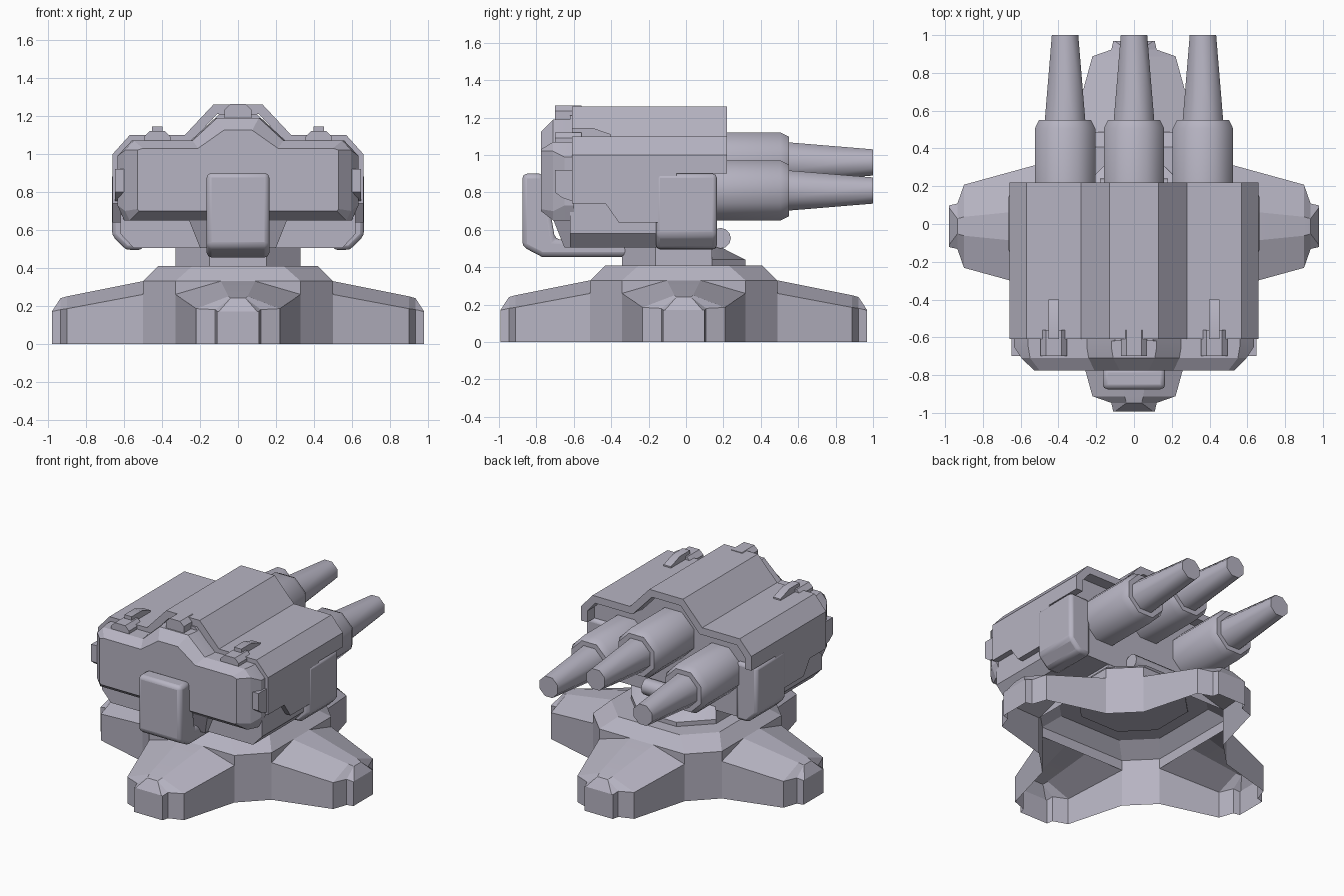
import bpy, bmesh, math
from mathutils import Matrix

cube = bpy.data.objects.get("Cube")
if cube:
    bpy.data.objects.remove(cube, do_unlink=True)

grey = bpy.data.materials.new("lavender grey")
grey.use_nodes = True
COLOUR = (0.47, 0.455, 0.54, 1)
grey.diffuse_color = COLOUR
grey.node_tree.nodes["Principled BSDF"].inputs["Base Color"].default_value = COLOUR


def finish(name, bm, bevel=0, smooth=30):
    bmesh.ops.recalc_face_normals(bm, faces=bm.faces)
    mesh = bpy.data.meshes.new(name)
    bm.to_mesh(mesh)
    bm.free()
    mesh.materials.append(grey)
    ob = bpy.data.objects.new(name, mesh)
    bpy.context.collection.objects.link(ob)
    if bevel:
        mod = ob.modifiers.new("Bevel", 'BEVEL')
        mod.width, mod.segments = bevel, 2
    bpy.ops.object.select_all(action='DESELECT')
    ob.select_set(True)
    bpy.context.view_layer.objects.active = ob
    bpy.ops.object.shade_smooth_by_angle(angle=math.radians(smooth))
    return ob


def loft(rings, closed=True, caps=(True, True)):
    """Skin a list of equally long rings of 3D points."""
    bm = bmesh.new()
    loops = [[bm.verts.new(p) for p in ring] for ring in rings]
    n = len(loops[0])
    for a, b in zip(loops, loops[1:]):
        for i in range(n if closed else n - 1):
            j = (i + 1) % n
            bm.faces.new((a[i], a[j], b[j], b[i]))
    for use, ring in zip(caps, (loops[0], loops[-1])):
        if use:
            bm.faces.new(ring)
    return bm


def sym(half):
    """Mirror a half outline across x = 0."""
    return half + [(-x, z) for x, z in reversed(half)]


def at_y(outline, y):
    return [(x, y, z) for x, z in outline]


def prism(name, outline, y0, y1, bevel=0):
    return finish(name, loft([at_y(outline, y0), at_y(outline, y1)]), bevel)


def side_prism(name, outline, x0, x1, bevel=0):
    rings = [[(x, y, z) for y, z in outline] for x in (x0, x1)]
    return finish(name, loft(rings), bevel)


def octagon(a, b, z, y=0):
    pts = [(a, -b), (a, b), (b, a), (-b, a), (-a, b), (-a, -b), (-b, -a), (b, -a)]
    return [(px, py + y, z) for px, py in pts]


# Hollow base hub, opened where the legs join
BASE_Y = -0.012
bm = loft([octagon(0.5, 0.33, 0, BASE_Y), octagon(0.5, 0.33, 0.26, BASE_Y),
           octagon(0.5, 0.33, 0.33, BASE_Y), octagon(0.42, 0.24, 0.41, BASE_Y)],
          caps=(False, True))
bm.normal_update()
doors = [f for f in bm.faces if f.calc_center_median().z < 0.2
         and max(abs(f.normal.x), abs(f.normal.y)) > 0.9]
bmesh.ops.delete(bm, geom=doors, context='FACES')
finish("base_hub", bm)

# Four legs: reach, half width, side height, ridge half width, ridge height
STATIONS = [(0.5, 0.33, 0.26, 0.09, 0.33), (0.9, 0.22, 0.185, 0.05, 0.25),
            (0.935, 0.12, 0.18, 0.04, 0.24), (0.98, 0.11, 0.17, 0.1, 0.171)]
for i, label in enumerate(("left", "back", "right", "front")):
    rings = [[(r, -w, 0), (r, -w, h), (r, -k, t), (r, k, t), (r, w, h), (r, w, 0)]
             for r, w, h, k, t in STATIONS]
    bm = loft(rings, closed=False, caps=(False, True))
    turn = Matrix.Translation((0, BASE_Y, 0)) @ Matrix.Rotation(i * math.pi / 2, 4, 'Z')
    bmesh.ops.transform(bm, matrix=turn, verts=bm.verts)
    finish(label + "_leg", bm, smooth=15)

# Turning pedestal with a sloped rear step
finish("pedestal", loft([octagon(0.33, 0.15, 0.4, -0.012), octagon(0.33, 0.15, 0.44, -0.012),
                         [(x, min(y, 0.14), z) for x, y, z in octagon(0.33, 0.15, 0.53, -0.012)]]))

# Inner hull
core = sym([(0.1, 1.21), (0.25, 1.05), (0.54, 1.05), (0.62, 0.97), (0.62, 0.58), (0.55, 0.505)])
prism("hull_core", core, -0.62, 0.14)

# Armour shell: an arch whose lower edge steps along the sides
def arch(y, low):
    outer = [(0.13, 1.26), (0.28, 1.1), (0.57, 1.1), (0.66, 1.0), (0.66, low)]
    inner = [(0.61, low), (0.61, 0.98), (0.55, 1.05), (0.26, 1.05), (0.11, 1.21)]
    right = outer + inner
    return at_y(right + [(-x, z) for x, z in reversed(right)], y)


def arch_bmesh(stations):
    bm = bmesh.new()
    rows = [[bm.verts.new(p) for p in arch(y, low)] for y, low in stations]
    n = len(rows[0])
    for a, b in zip(rows, rows[1:]):
        for i in range(n):
            # the inner and outer centre spans close on their own mirror image
            if i == n // 2 - 1 or i == n - 1:
                continue
            bm.faces.new((a[i], a[i + 1], b[i + 1], b[i]))
        for i in (0, n // 2 - 1):
            bm.faces.new((a[i], a[n - 1 - i], b[n - 1 - i], b[i]))
    for row in (rows[0], rows[-1]):
        h = n // 2
        for i in range(h // 2 - 0):
            k = h - 1 - i
            if i + 1 < k:
                bm.faces.new((row[i], row[i + 1], row[k - 1], row[k]))
                bm.faces.new((row[n - 1 - i], row[n - 2 - i], row[n - k], row[n - 1 - k]))
        bm.faces.new((row[0], row[n - 1], row[h], row[h - 1]))
    return bm


finish("armour_shell", arch_bmesh([(-0.61, 0.74), (-0.43, 0.74), (-0.36, 0.64),
                                   (-0.1, 0.64), (-0.05, 0.9), (0.22, 0.9)]), smooth=15)

# Front collar and chamfered face plate
wide = sym([(0.12, 1.19), (0.25, 1.07), (0.56, 1.07), (0.635, 0.99), (0.635, 0.73), (0.6, 0.65)])
back = sym([(0.11, 1.19), (0.24, 1.07), (0.55, 1.07), (0.595, 1.02), (0.595, 0.7), (0.57, 0.65)])
face = sym([(0.075, 1.125), (0.21, 1.03), (0.5, 1.03), (0.53, 1.02), (0.53, 0.71), (0.52, 0.7)])
finish("front_collar", loft([at_y(wide, -0.6), at_y(wide, -0.65), at_y(back, -0.71)]), smooth=15)
finish("face_plate", loft([at_y(back, -0.71), at_y(face, -0.775)]), smooth=15)

# Chin wedge and front box with its lower arm
chin = [[(-0.26, -0.71, 0.655), (0.26, -0.71, 0.655), (0.26, -0.6, 0.655), (-0.26, -0.6, 0.655)],
        [(-0.2, -0.65, 0.505), (0.2, -0.65, 0.505), (0.2, -0.6, 0.505), (-0.2, -0.6, 0.505)]]
finish("chin", loft(chin))
side_prism("front_box", [(-0.875, 0.9), (-0.76, 0.9), (-0.7, 0.55), (-0.3, 0.52), (-0.3, 0.455),
                         (-0.77, 0.455), (-0.875, 0.51)], -0.165, 0.165, 0.025)

# Paired side pods, tabs and roof clips
for s, label in ((1, "left"), (-1, "right")):
    pod = [(s * x, z) for x, z in [(0.5, 0.9), (0.664, 0.9), (0.664, 0.57), (0.59, 0.495), (0.5, 0.495)]]
    prism(label + "_side_pod", pod, -0.16, 0.165, 0.022)
    side_prism(label + "_collar_tab", [(-0.7, 0.8), (-0.7, 0.92), (-0.6, 0.92), (-0.6, 0.75), (-0.66, 0.77)],
               s * 0.58, s * 0.648)
    x = s * 0.425
    side_prism(label + "_roof_clip", [(-0.61, 1.05), (-0.61, 1.145), (-0.5, 1.145), (-0.4, 1.11), (-0.4, 1.09)],
               x - 0.028, x + 0.028)
    clip = [(x - 0.07, 1.04), (x - 0.07, 1.09), (x - 0.04, 1.12), (x + 0.04, 1.12), (x + 0.07, 1.09), (x + 0.07, 1.04)]
    prism(label + "_clip_base", clip, -0.7, -0.56)
prism("centre_clip", sym([(0.04, 1.264), (0.07, 1.235), (0.07, 1.17)]), -0.7, -0.56)

# Three octagonal guns: collar sleeve then tapered barrel
def gun(name, x, z):
    def ring(y, r):
        r /= math.cos(math.pi / 8)
        return [(x + r * math.cos(a), y, z + r * math.sin(a))
                for a in ((i + 0.5) * math.pi / 4 for i in range(8))]
    finish(name + "_sleeve", loft([ring(0.1, 0.16), ring(0.505, 0.16), ring(0.55, 0.138)]), smooth=50)
    finish(name + "_barrel", loft([ring(0.54, 0.108), ring(1.0, 0.07)]), smooth=50)


gun("left_gun", 0.365, 0.81)
gun("right_gun", -0.365, 0.81)
gun("centre_gun", 0, 0.96)

# Cross rod below the guns
bm = bmesh.new()
bmesh.ops.create_cone(bm, cap_ends=True, segments=12, radius1=0.055, radius2=0.055, depth=0.36,
                      matrix=Matrix.Translation((0, 0.185, 0.555)) @ Matrix.Rotation(math.pi / 2, 4, 'Y'))
finish("cross_rod", bm, smooth=50)
